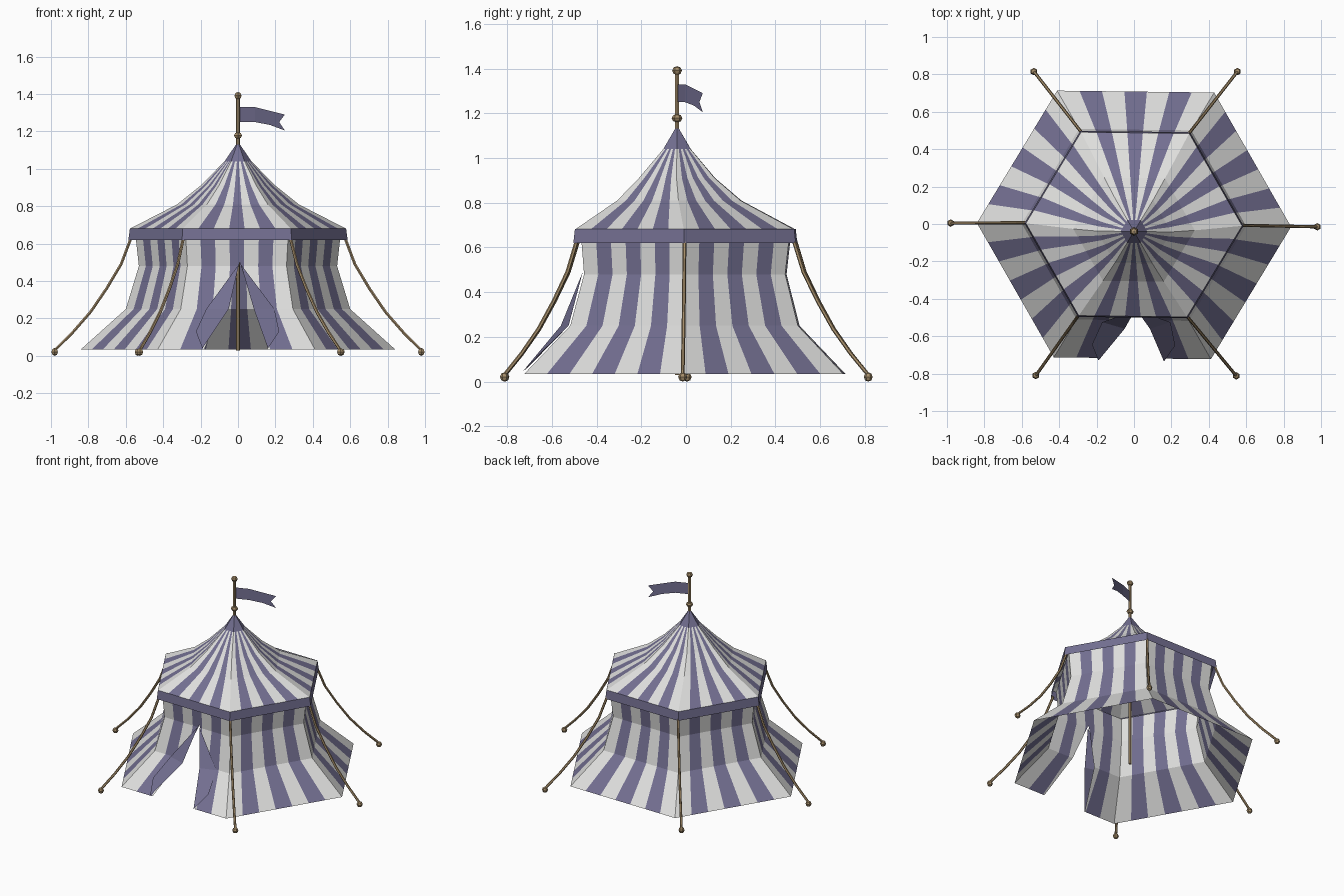
import bpy, bmesh, math
from mathutils import Vector

if "Cube" in bpy.data.objects:
    bpy.data.objects.remove(bpy.data.objects["Cube"])

TURN = math.radians(-0.7)
POLE_Y = -0.04


def material(name, rgb):
    m = bpy.data.materials.new(name)
    m.diffuse_color = (*rgb, 1)
    m.use_nodes = True
    m.node_tree.nodes["Principled BSDF"].inputs["Base Color"].default_value = m.diffuse_color
    return m


WHITE = material("canvas_white", (0.74, 0.74, 0.73))
PURPLE = material("canvas_purple", (0.172, 0.16, 0.285))
WOOD = material("tan_wood", (0.38, 0.27, 0.145))


def finish(name, bm, mats):
    me = bpy.data.meshes.new(name)
    bm.to_mesh(me)
    bm.free()
    for m in mats:
        me.materials.append(m)
    ob = bpy.data.objects.new(name, me)
    bpy.context.collection.objects.link(ob)
    return ob


def corner(i, r, z, yc=0):
    a = TURN + i * math.pi / 3
    return Vector((r * math.cos(a), yc + 0.98 * r * math.sin(a), z))


def hex_sheet(rings, cols, colour):
    """Six-sided sheet through rings (radius, z, y centre), cut into cols per side."""
    bm = bmesh.new()
    grid = []
    for r, z, yc in rings:
        grid.append([bm.verts.new(corner(s, r, z, yc).lerp(corner(s + 1, r, z, yc), c / cols))
                     for s in range(6) for c in range(cols)])
    n = 6 * cols
    for k in range(len(rings) - 1):
        for i in range(n):
            j = (i + 1) % n
            f = bm.faces.new((grid[k][i], grid[k][j], grid[k + 1][j], grid[k + 1][i]))
            f.material_index = colour(k, i // cols, i % cols)
    return bm


def stripe(k, side, c):
    # seven stripes a side, pale at both corners
    return c % 2


# striped wall with a pointed doorway cut in the front side
wall = hex_sheet([(0.84, 0.035, -0.005), (0.60, 0.25, -0.005), (0.53, 0.48, -0.003),
                  (0.55, 0.66, 0)], 7, stripe)
apex = Vector((0.01, 0, 0.5))
planes = []
for foot, sign in ((-0.18, 1), (0.16, -1)):
    d = Vector((foot, 0, 0.035)) - apex
    no = Vector((-d.z, 0, d.x)).normalized()
    if no.x * sign < 0:
        no = -no
    planes.append(no)
    front = [f for f in wall.faces if f.calc_center_median().y < -0.4
             and abs(f.calc_center_median().x) < 0.36]
    geom = set(front)
    for f in front:
        geom.update(f.edges)
        geom.update(f.verts)
    bmesh.ops.bisect_plane(wall, geom=list(geom), plane_co=apex, plane_no=no)
gone = [f for f in wall.faces if f.calc_center_median().y < -0.3
        and all((f.calc_center_median() - apex).dot(p) > 0 for p in planes)]
bmesh.ops.delete(wall, geom=gone, context='FACES')
finish("striped_wall", wall, [WHITE, PURPLE])

# striped roof with a plain top
roof = hex_sheet([(0.578, 0.68, -0.003), (0.325, 0.81, -0.03), (0.20, 0.91, POLE_Y),
                  (0.072, 1.04, POLE_Y), (0.004, 1.14, POLE_Y)], 7,
                 lambda k, s, c: 1 if k == 3 else stripe(k, s, c))
finish("striped_roof", roof, [WHITE, PURPLE])

# valance band below the eaves
finish("valance", hex_sheet([(0.586, 0.62, -0.003), (0.578, 0.682, -0.003)], 1,
                            lambda k, s, c: 0), [PURPLE])


def sheet(name, pts, faces):
    bm = bmesh.new()
    vs = [bm.verts.new(p) for p in pts]
    for f in faces:
        bm.faces.new([vs[i] for i in f])
    return finish(name, bm, [PURPLE])


# door flaps folded outward, their outer edges lying on the wall
sheet("left_door_flap", [(0.005, -0.462, 0.49), (-0.17, -0.525, 0.25), (-0.225, -0.645, 0.13),
                         (-0.19, -0.73, 0.04), (-0.05, -0.56, 0.25)],
      [(0, 1, 4), (1, 2, 3, 4)])
sheet("right_door_flap", [(0.015, -0.462, 0.49), (0.195, -0.525, 0.25), (0.22, -0.65, 0.13),
                          (0.16, -0.735, 0.04), (0.085, -0.56, 0.25)],
      [(0, 4, 1), (1, 4, 3, 2)])

# swallow-tailed flag
sheet("flag", [(0, POLE_Y, 1.25), (0, POLE_Y, 1.33), (0.09, -0.005, 1.25), (0.09, -0.005, 1.33),
               (0.17, 0.035, 1.235), (0.17, 0.035, 1.31), (0.25, 0.075, 1.205),
               (0.22, 0.06, 1.25), (0.25, 0.075, 1.29)],
      [(0, 2, 3, 1), (2, 4, 5, 3), (4, 6, 7), (4, 7, 5), (5, 7, 8)])


def tube(name, pts, r):
    cu = bpy.data.curves.new(name, 'CURVE')
    cu.dimensions = '3D'
    cu.bevel_depth = r
    cu.bevel_resolution = 1
    cu.use_fill_caps = True
    sp = cu.splines.new('POLY')
    sp.points.add(len(pts) - 1)
    for p, co in zip(sp.points, pts):
        p.co = (*co, 1)
    sp.use_smooth = False
    cu.materials.append(WOOD)
    ob = bpy.data.objects.new(name, cu)
    bpy.context.collection.objects.link(ob)


def knob(name, loc, r, h):
    bm = bmesh.new()
    bmesh.ops.create_uvsphere(bm, u_segments=6, v_segments=4, radius=1)
    for v in bm.verts:
        v.co = Vector((v.co.x * r, v.co.y * r, v.co.z * h)) + Vector(loc)
    finish(name, bm, [WOOD])


# centre pole with two turned knobs
tube("centre_pole", [(0, POLE_Y, 0.03), (0, POLE_Y, 1.39)], 0.010)
knob("lower_pole_knob", (0, POLE_Y, 1.178), 0.024, 0.019)
knob("top_pole_knob", (0, POLE_Y, 1.391), 0.022, 0.020)

# sagging guy ropes and ground stakes at each corner: (share of the way out, height)
SAG = [(0, 0.63), (0.13, 0.49), (0.32, 0.36), (0.53, 0.235), (0.765, 0.125), (1, 0.03)]
STAKES = [(0.98, -0.015), (0.553, 0.815), (-0.535, 0.815),
          (-0.98, 0.005), (-0.525, -0.81), (0.547, -0.812)]
for i, (x, y) in enumerate(STAKES):
    top, end = corner(i, 0.572, 0), Vector((x, y, 0))
    path = [top.lerp(end, t) + Vector((0, 0, z)) for t, z in SAG]
    tube(f"guy_rope_{i + 1}", path, 0.0085)
    knob(f"ground_stake_{i + 1}", (x, y, 0.021), 0.02, 0.021)
